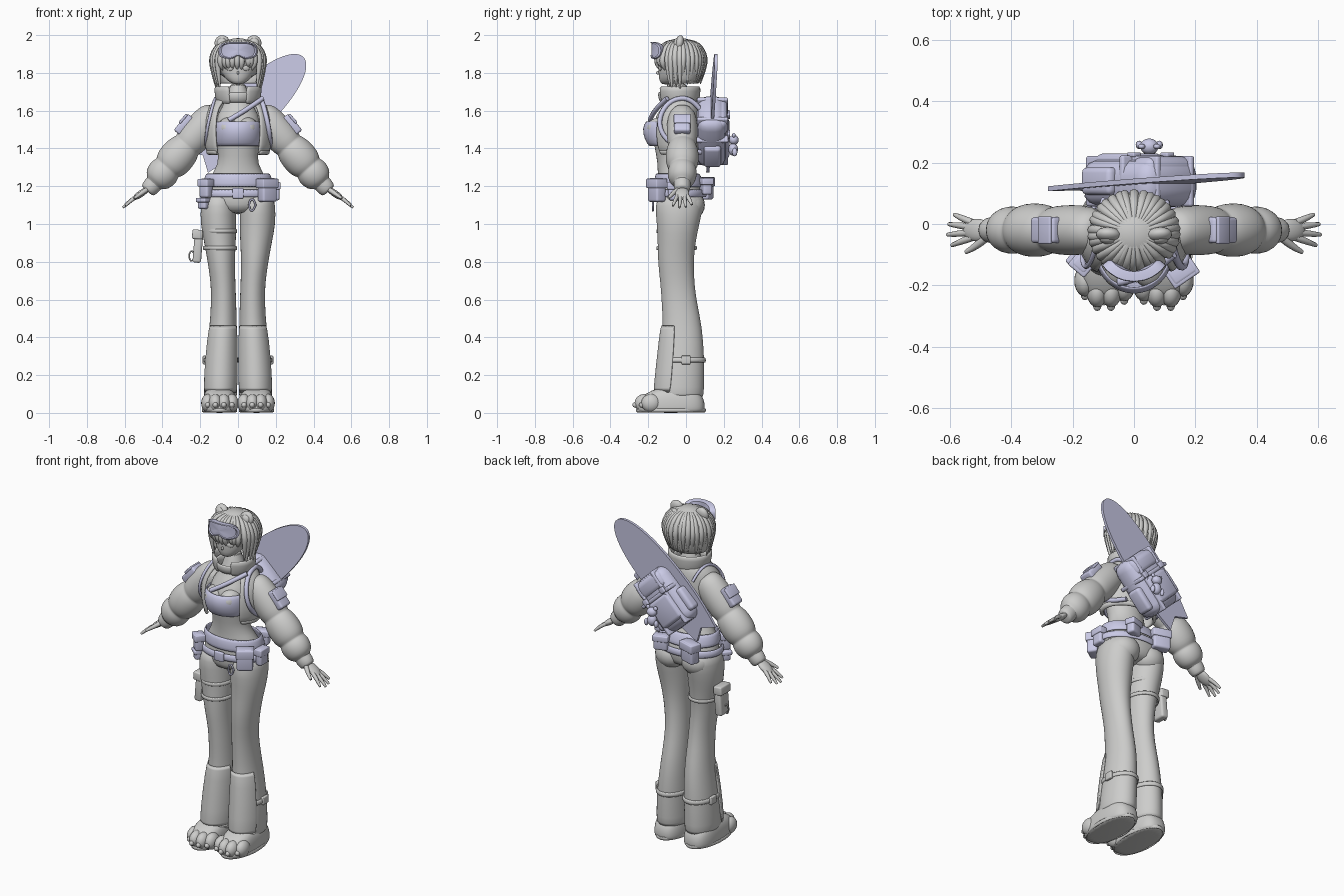
import bpy, bmesh, math, random
from math import sin, cos, pi, radians
from mathutils import Vector, Matrix, Euler

random.seed(4)
cube = bpy.data.objects.get("Cube")
if cube:
    bpy.data.objects.remove(cube, do_unlink=True)


def material(name, colour):
    m = bpy.data.materials.new(name)
    m.use_nodes = True
    m.diffuse_color = (*colour, 1)
    m.node_tree.nodes["Principled BSDF"].inputs["Base Color"].default_value = (*colour, 1)
    return m


GREY = material("light grey", (0.61, 0.61, 0.6))
LAV = material("pale lavender", (0.59, 0.59, 0.79))


def finish(name, bm, mat, angle=40):
    bmesh.ops.recalc_face_normals(bm, faces=bm.faces)
    me = bpy.data.meshes.new(name)
    bm.to_mesh(me)
    bm.free()
    me.materials.append(mat)
    me.shade_smooth()
    me.set_sharp_from_angle(angle=radians(angle))
    ob = bpy.data.objects.new(name, me)
    bpy.context.collection.objects.link(ob)
    return ob


def skin(name, rings, mat, closed=True, caps=True, angle=40):
    """Bridge equal rings of points with quads."""
    bm = bmesh.new()
    rows = [[bm.verts.new(p) for p in r] for r in rings]
    n = len(rows[0])
    for a, b in zip(rows, rows[1:]):
        for i in range(n if closed else n - 1):
            j = (i + 1) % n
            bm.faces.new((a[i], a[j], b[j], b[i]))
    if caps and closed:
        bm.faces.new(rows[0][::-1])
        bm.faces.new(rows[-1])
    return finish(name, bm, mat, angle)


def smooth_mod(ob):
    mod = ob.modifiers.new("smooth", "SUBSURF")
    mod.levels = mod.render_levels = 1


def section(cx, cy, rx, ry, z, n, power, a0=0, span=2 * pi, closed=True):
    """Superellipse slice; angle zero points to the front."""
    pts = []
    for i in range(n):
        a = a0 + span * i / (n if closed else n - 1)
        s, c = sin(a), cos(a)
        pts.append(Vector((cx + rx * math.copysign(abs(s) ** (2 / power), s),
                           cy - ry * math.copysign(abs(c) ** (2 / power), c), z)))
    return pts


def loft(name, secs, mat, side=1, matrix=None, power=2, n=24):
    m = matrix or Matrix()
    rings = [[m @ p for p in section(cx * side, cy, rx, ry, z, n, power)]
             for z, cx, cy, rx, ry in secs]
    ob = skin(name, rings, mat, angle=80)
    smooth_mod(ob)
    return ob


def shell(name, secs, mat, side=1, start=0, end=360, thick=0.012):
    """Cloth-like layer, open between the end and start angles."""
    closed = end - start == 360
    rings = [section(cx * side, cy, rx, ry, z, 32, 2, radians(start), radians(end - start), closed)
             for z, cx, cy, rx, ry in secs]
    ob = skin(name, rings, mat, closed, False, 80)
    sol = ob.modifiers.new("thickness", "SOLIDIFY")
    sol.thickness, sol.offset = thick, 0
    smooth_mod(ob)
    return ob


def ball(name, loc, size, mat, rot=(0, 0, 0), seg=20):
    bm = bmesh.new()
    m = Matrix.LocRotScale(Vector(loc), Euler(rot), Vector(size))
    bmesh.ops.create_uvsphere(bm, u_segments=seg, v_segments=seg // 2 + 2, radius=1, matrix=m)
    return finish(name, bm, mat, 80)


def box(name, loc, size, mat, rot=(0, 0, 0), bevel=0.012):
    bm = bmesh.new()
    bmesh.ops.create_cube(bm, size=1, matrix=Matrix.Diagonal((*size, 1)))
    bmesh.ops.bevel(bm, geom=bm.edges[:], offset=bevel, segments=3, profile=0.5, affect="EDGES")
    bm.transform(Matrix.LocRotScale(Vector(loc), Euler(rot), None))
    return finish(name, bm, mat)


def tube(name, pts, r, mat, taper=None, cyclic=False):
    """Round cord through points, optionally tapered per point."""
    cu = bpy.data.curves.new(name, "CURVE")
    cu.dimensions, cu.bevel_depth, cu.bevel_resolution = "3D", r, 2
    cu.use_fill_caps, cu.resolution_u = True, 5
    sp = cu.splines.new("NURBS")
    sp.points.add(len(pts) - 1)
    for i, p in enumerate(pts):
        sp.points[i].co = (*p, 1)
        sp.points[i].radius = taper[i] if taper else 1
    sp.order_u, sp.use_endpoint_u, sp.use_cyclic_u = 3, True, cyclic
    tmp = bpy.data.objects.new(name, cu)
    bpy.context.collection.objects.link(tmp)
    dg = bpy.context.evaluated_depsgraph_get()
    bm = bmesh.new()
    bm.from_mesh(bpy.data.meshes.new_from_object(tmp.evaluated_get(dg)))
    bpy.data.objects.remove(tmp, do_unlink=True)
    return finish(name, bm, mat, 60)


# Torso and neck
loft("torso", [(1.05, 0, -.03, .1, .1), (1.1, 0, -.035, .18, .125), (1.17, 0, -.03, .185, .125),
               (1.24, 0, -.045, .155, .105), (1.32, 0, -.065, .1, .085), (1.4, 0, -.075, .11, .09),
               (1.5, 0, -.085, .12, .1), (1.58, 0, -.06, .115, .1), (1.65, 0, -.04, .06, .06),
               (1.76, 0, -.04, .045, .05)], GREY)
shell("tube_top", [(1.412, 0, -.08, .114, .11), (1.45, 0, -.093, .12, .122),
                   (1.505, 0, -.1, .122, .127), (1.545, 0, -.092, .116, .115)], LAV)

# Cropped open jacket with a stand-up collar
shell("jacket_body", [(1.37, 0, -.05, .15, .11), (1.41, 0, -.055, .17, .13), (1.52, 0, -.06, .175, .13),
                      (1.59, 0, -.05, .165, .12), (1.635, 0, -.035, .135, .1), (1.67, 0, -.03, .09, .085)],
      GREY, 1, 42, 318, .018)
shell("jacket_hem", [(1.365, 0, -.05, .152, .113), (1.395, 0, -.052, .165, .126)], GREY, 1, 44, 316, .022)
shell("collar", [(1.635, 0, -.035, .1, .095), (1.68, 0, -.038, .112, .1), (1.73, 0, -.038, .118, .108)],
      GREY, 1, 22, 338, .022)
shell("inner_collar", [(1.64, 0, -.04, .08, .09), (1.7, 0, -.045, .092, .1)], GREY, 1, 0, 360, .02)

# Waistband and belt
shell("waistband", [(1.195, 0, -.035, .18, .128), (1.235, 0, -.04, .175, .122), (1.268, 0, -.045, .165, .11)], LAV)
shell("belt", [(1.14, 0, -.035, .2, .14), (1.185, 0, -.035, .197, .137)], LAV, 1, 0, 360, .014)
box("belt_buckle", (0, -.178, 1.163), (.06, .02, .055), LAV, bevel=.006)

for side, tag in ((1, "left"), (-1, "right")):
    ball(tag + "_bust", (side * .05, -.13, 1.505), (.058, .08, .06), GREY)
    ball(tag + "_buttock", (side * .085, .02, 1.1), (.09, .08, .08), GREY)
    # Flared trouser leg
    loft(tag + "_leg", [(1.17, .1, -.03, .085, .115), (1.1, .104, -.035, .095, .13), (1, .104, -.042, .096, .113),
                        (.9, .095, -.05, .084, .1), (.8, .089, -.055, .072, .095), (.68, .078, -.045, .065, .09),
                        (.58, .076, -.035, .067, .094), (.45, .078, -.017, .073, .104), (.3, .088, -.02, .084, .117),
                        (.18, .092, -.03, .089, .127), (.09, .093, -.035, .09, .13), (.08, .093, -.035, .086, .126)],
         GREY, side)
    shell(tag + "_shin_panel", [(.1, .093, -.037, .092, .133), (.3, .088, -.025, .087, .122),
                                (.47, .078, -.02, .075, .109)], GREY, side, -70, 70)
    shell(tag + "_shin_strap", [(.265, .089, -.021, .088, .122), (.295, .088, -.02, .086, .12)], GREY, side)
    box(tag + "_strap_clip", (side * .178, 0, .28), (.018, .05, .045), GREY, bevel=.005)
    # Paw boot
    loft(tag + "_boot", [(0, .098, -.08, .08, .17), (.01, .098, -.08, .087, .178), (.03, .098, -.08, .09, .182),
                         (.07, .098, -.078, .088, .175), (.1, .098, -.07, .082, .15), (.14, .097, -.05, .065, .09)],
         GREY, side, power=2.8)
    shell(tag + "_sole", [(.002, .098, -.08, .088, .18), (.025, .098, -.08, .091, .184)], GREY, side, thick=.01)
    for i, (x, y) in enumerate(((.032, -.2), (.075, -.22), (.12, -.22), (.16, -.185))):
        ball(f"{tag}_toe_{i}", (side * x, y, .052), (.035, .052, .048), GREY)
        ball(f"{tag}_claw_{i}", (side * x, y - .046, .042), (.014, .018, .015), GREY, seg=12)

    # Puffy sleeve running down the arm
    d = Vector((side * .657, 0, -.754))
    out = Vector((side * .754, 0, .657))
    shoulder = Vector((side * .14, -.02, 1.565))
    m = Matrix((out, (0, 1, 0), d)).transposed().to_4x4()
    m.translation = shoulder
    profile = ((-.05, .05), (-.02, .078), (.05, .09), (.13, .09), (.185, .084), (.197, .075), (.21, .086),
               (.26, .097), (.315, .095), (.345, .084), (.355, .075), (.367, .082), (.4, .087), (.44, .075),
               (.455, .058), (.465, .046), (.47, .05), (.51, .045), (.52, .036))
    loft(tag + "_sleeve", [(t, 0, 0, r, r * .92) for t, r in profile], GREY, matrix=m)
    tilt = -side * .717
    box(tag + "_arm_pouch", shoulder + d * .125 + out * .085, (.045, .085, .115), LAV, (0, tilt, 0))
    box(tag + "_arm_pouch_flap", shoulder + d * .105 + out * .108, (.014, .09, .06), LAV, (0, tilt, 0), .005)
    # Hand, lifted outwards at the wrist
    wrist = shoulder + d * .51 + out * .006
    h = Vector((side * .82, 0, -.57))
    lift = Vector((side * .57, 0, .82))
    ball(tag + "_palm", wrist + h * .04, (.018, .037, .055), GREY, (0, -side * .964, 0))
    for i, (y, reach) in enumerate(((-.033, .145), (-.01, .162), (.013, .157), (.034, .135))):
        root = wrist + h * .06 + Vector((0, y * .75, 0))
        tip = wrist + h * reach + Vector((0, y * 1.5, 0)) - lift * .006
        tube(f"{tag}_finger_{i}", [root, (root + tip) / 2 + lift * .006, tip], .0115, GREY, (1, 1, .55))
    tube(tag + "_thumb", [wrist + Vector((0, -.02, 0)), wrist + h * .035 + Vector((0, -.05, 0)),
                          wrist + h * .085 + Vector((0, -.072, 0))], .014, GREY, (1, 1, .5))

    # Face, ears and backpack straps
    ball(tag + "_eye", (side * .043, -.137, 1.825), (.02, .006, .014), GREY, (0, 0, side * .35), 14)
    ball(tag + "_bear_ear", (side * .083, -.035, 1.957), (.041, .024, .043), GREY, (-.2, side * .3, 0))
    ball(tag + "_ear_inner", (side * .085, -.052, 1.958), (.026, .014, .028), GREY, (-.2, side * .3, 0), 14)
    tube(tag + "_shoulder_strap", [(side * x, y, z) for x, y, z in (
        (.1, .08, 1.6), (.115, .03, 1.67), (.125, -.08, 1.66), (.15, -.145, 1.57),
        (.17, -.13, 1.47), (.17, -.03, 1.39), (.12, .08, 1.38))], .013 if side > 0 else .008, LAV)

# Head
loft("face", [(1.738, 0, -.105, .018, .02), (1.755, 0, -.09, .055, .052), (1.8, 0, -.07, .09, .076),
              (1.86, 0, -.06, .106, .088), (1.93, 0, -.05, .095, .085)], GREY)
ball("nose", (0, -.148, 1.8), (.007, .01, .009), GREY, seg=10)
shell("hair_back", [(1.74, 0, -.03, .108, .09), (1.8, 0, -.022, .13, .11), (1.87, 0, -.025, .134, .12),
                    (1.93, 0, -.025, .122, .11)], GREY, 1, 58, 302, .02)
ball("hair_crown", (0, -.028, 1.871), (.132, .123, .113), GREY, seg=28)
for i in range(34):
    a = 2 * pi * i / 34 + random.uniform(-.05, .05)
    front = cos(a)
    tip = 1.825 if front > .72 else 1.705 if front > -.1 else 1.75
    tip += random.uniform(-.015, .015)
    swing = random.uniform(-.06, .06)
    path = [(.02, 1.972, 0), (.085, 1.962, 0), (.126, 1.905, 0), (.134, 1.84, swing / 2), (.112, tip, swing)]
    tube(f"hair_lock_{i}", [(r * 1.04 * sin(a + w), -.027 - r * .95 * cos(a + w), z) for r, z, w in path],
         .019, GREY, (.4, .7, .95, .9, .1))


# Ski goggles wrapped round the forehead, notched above the nose
def goggle_ring(scale, depth):
    pts = []
    for k in range(40):
        a = 2 * pi * k / 40
        u = .9 * math.copysign(abs(cos(a)) ** .7, cos(a)) * scale
        v = .046 * math.copysign(abs(sin(a)) ** .7, sin(a)) * scale
        if v < 0:
            v += .02 * math.exp(-(u / .2) ** 2) * scale
        pts.append(((.12 + depth) * sin(u), -.045 - (.13 + depth) * cos(u), 1.918 + v))
    return pts


skin("goggles", [goggle_ring(s, t) for s, t in ((.1, -.02), (.95, -.02), (1, -.01), (1, .012), (.88, .014),
                                                (.84, .007), (.5, .008), (.1, .008))], LAV)

# Diagonal board carried on the back
tail, nose = Vector((-.22, .115, 1.33)), Vector((.345, .16, 1.885))
across = Vector((.72, 0, -.69))
outline = []
for k in range(25):
    s = cos(k / 24 * pi / 2) if k else 1
    s = 1 - (1 - s) ** 1.2
    w = .13 * (1 - ((s - .45) / .55) ** 2.4) ** .5 if s > .45 else .13 - .045 * ((.45 - s) / .45) ** 2
    outline.append((s, w))
outline.reverse()
edge = [tail.lerp(nose, s) + across * w for s, w in outline]
edge += [tail.lerp(nose, s) - across * w for s, w in outline[-2::-1]]
edge += [tail.lerp(nose, .06)]
skin("board", [[p + Vector((0, y, 0)) for p in edge] for y in (-.008, .008)], LAV, angle=30)

# Backpack, tilted with the board
lean = (0, .76, 0)


def on_pack(x, y, z):
    return Vector((.02, y, 1.49)) + Euler(lean).to_matrix() @ Vector((x, 0, z))


box("backpack", on_pack(0, .135, 0), (.25, .155, .34), LAV, lean, .055)
box("backpack_pocket", on_pack(0, .205, -.05), (.17, .05, .16), LAV, lean, .02)
box("backpack_lid", on_pack(0, .17, .11), (.21, .1, .1), LAV, lean, .03)
for x in (-.075, .075):
    box("backpack_band", on_pack(x, .14, 0), (.022, .165, .34), LAV, lean, .008)
    box("band_clip", on_pack(x, .226, .05), (.035, .016, .035), LAV, lean, .005)
    box("side_pocket", on_pack(x * 1.65, .14, -.06), (.05, .09, .14), LAV, lean, .018)
box("cross_band", on_pack(0, .14, .04), (.25, .168, .022), LAV, lean, .008)
# Plush charm hanging behind
ball("charm_body", (.05, .25, 1.395), (.028, .025, .034), LAV)
ball("charm_head", (.05, .253, 1.445), (.03, .026, .026), LAV)
for x in (-.025, .025):
    ball("charm_ear", (.05 + x, .253, 1.47), (.012, .009, .013), LAV, seg=12)
    ball("charm_limb", (.05 + x * 1.3, .258, 1.38), (.012, .014, .022), LAV, seg=12)
tube("chest_strap", [(-.05, -.19, 1.55), (.04, -.175, 1.6), (.13, -.1, 1.665)], .013, LAV)

# Belt pouches
for name, loc, size, turn in (("front_left_pouch", (.155, -.155, 1.18), (.09, .06, .125), .6),
                              ("side_left_pouch", (.2, -.06, 1.175), (.04, .07, .1), 0),
                              ("front_right_pouch", (-.17, -.13, 1.19), (.06, .05, .1), -.7),
                              ("hanging_pouch", (-.182, -.12, 1.11), (.055, .045, .06), -.7),
                              ("back_right_pouch", (-.1, .105, 1.19), (.1, .06, .12), -.3),
                              ("back_left_pouch", (.09, .105, 1.2), (.08, .05, .09), .3)):
    box(name, loc, size, LAV, (0, 0, turn))
    x, y, z = loc
    box(name + "_flap", (x, y, z + size[2] * .28), (size[0] + .01, size[1] + .012, size[2] * .4), LAV, (0, 0, turn), .006)
loop = [(cos(k), sin(k)) for k in range(6)]
tube("belt_ring", [(.075 + .018 * c, -.175, 1.1 + .035 * s) for c, s in loop], .005, LAV, cyclic=True)

# Thigh holster on the right leg
box("thigh_holster", (-.212, -.035, .88), (.045, .085, .17), GREY, (0, .08, 0))
box("holster_flap", (-.215, -.035, .945), (.055, .095, .05), GREY, (0, .08, 0), .008)
for z in (.86, .95):
    shell("thigh_strap", [(z, .094, -.05, .085, .102), (z + .025, .096, -.049, .087, .104)], GREY, -1)
tube("holster_cord", [(-.245 + .015 * c, -.035, .83 + .03 * s) for c, s in loop], .004, GREY, cyclic=True)
